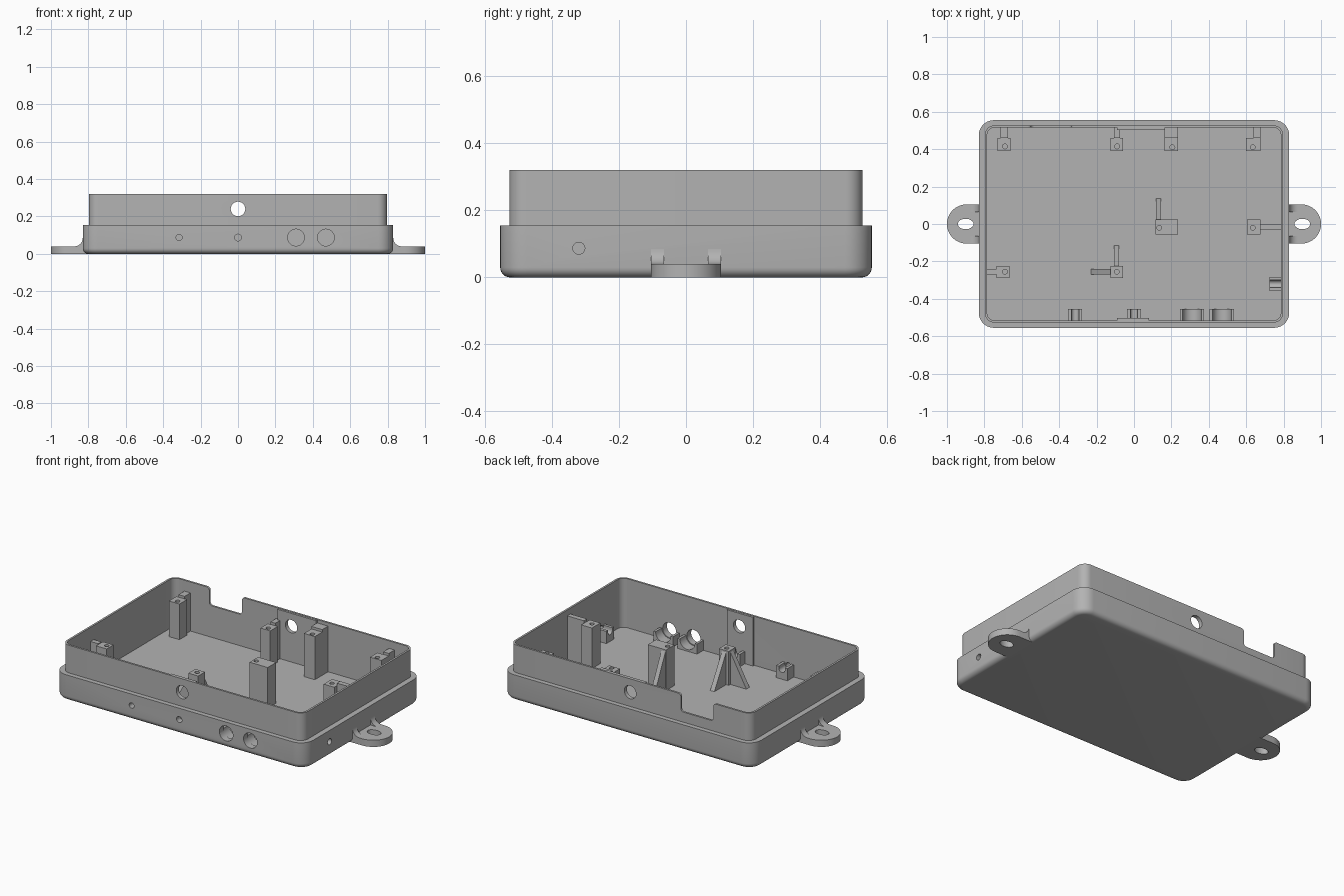
import bpy
import bmesh
from math import cos, sin, radians

cube = bpy.data.objects.get("Cube")
if cube:
    bpy.data.objects.remove(cube)

grey = bpy.data.materials.new("plain grey")
grey.use_nodes = True
COLOUR = (0.45, 0.45, 0.45, 1)
grey.diffuse_color = COLOUR
for node in grey.node_tree.nodes:
    if node.type == 'BSDF_PRINCIPLED':
        node.inputs["Base Color"].default_value = COLOUR

FLOOR, RIM, PORT = 0.027, 0.32, 0.087
IN_X, IN_Y = 0.785, 0.515
AXES = {'x': lambda u, v, t: (t, u, v),
        'y': lambda u, v, t: (u, t, v),
        'z': lambda u, v, t: (u, v, t)}


def arc(cu, cv, r, start, end, n=8, rv=None):
    rv = r if rv is None else rv
    angles = [radians(start + (end - start) * i / n) for i in range(n + 1)]
    return [(cu + r * cos(a), cv + rv * sin(a)) for a in angles]


def finish(name, bm):
    bmesh.ops.recalc_face_normals(bm, faces=bm.faces[:])
    mesh = bpy.data.meshes.new(name)
    bm.to_mesh(mesh)
    bm.free()
    mesh.materials.append(grey)
    obj = bpy.data.objects.new(name, mesh)
    bpy.context.collection.objects.link(obj)
    return obj


def loft(name, rings):
    bm = bmesh.new()
    loops = [[bm.verts.new(p) for p in ring] for ring in rings]
    n = len(loops[0])
    for a, b in zip(loops, loops[1:]):
        for i in range(n):
            j = (i + 1) % n
            bm.faces.new((a[i], a[j], b[j], b[i]))
    bm.faces.new(loops[0])
    bm.faces.new(loops[-1])
    return finish(name, bm)


def prism(name, points, axis, start, end):
    place = AXES[axis]
    return loft(name, [[place(u, v, t) for u, v in points] for t in (start, end)])


def box(name, x0, x1, y0, y1, z0, z1):
    return prism(name, [(x0, y0), (x1, y0), (x1, y1), (x0, y1)], 'z', z0, z1)


def drill(axis, u, v, r, start, end, rv=None):
    return prism("cutter", arc(u, v, r, 0, 345, 23, rv), axis, start, end)


def cut(obj, cutters):
    for cutter in cutters:
        cutter.hide_render = True
        mod = obj.modifiers.new("cut", 'BOOLEAN')
        mod.operation, mod.solver, mod.object = 'DIFFERENCE', 'EXACT', cutter
    bpy.context.view_layer.update()
    graph = bpy.context.evaluated_depsgraph_get()
    mesh = bpy.data.meshes.new_from_object(obj.evaluated_get(graph))
    obj.modifiers.clear()
    obj.data = mesh
    for cutter in cutters:
        bpy.data.objects.remove(cutter)


def rounded(hx, hy, r, z):
    pts = []
    for k, (sx, sy) in enumerate(((1, 1), (-1, 1), (-1, -1), (1, -1))):
        pts += arc(sx * (hx - r), sy * (hy - r), r, 90 * k, 90 * k + 90)
    return [(x, y, z) for x, y in pts]


# Open tray: filleted base, stepped lip, inner cavity
fillet = arc(0, 0.03, 0.03, -90, 0, 6)
rings = [rounded(0.8 + o, 0.525 + o, 0.05 + o, z) for o, z in fillet]
rings += [rounded(0.83, 0.555, 0.08, 0.155), rounded(0.797, 0.527, 0.05, 0.155),
          rounded(0.797, 0.527, 0.05, RIM), rounded(IN_X, IN_Y, 0.038, RIM),
          rounded(IN_X, IN_Y, 0.038, FLOOR)]
tray = loft("tray", rings)

# Ports in the walls and the notch in the back wall
front_ports = [(-0.315, 0.016), (0, 0.018), (0.31, 0.045), (0.47, 0.045)]
cutters = [drill('y', x, PORT, r, -0.6, -0.45) for x, r in front_ports]
cutters.append(drill('x', -0.32, PORT, 0.018, 0.7, 0.9))
cutters.append(drill('y', 0, 0.24, 0.039, -0.6, 0.6))
x0, x1, low, r = -0.55, -0.335, 0.215, 0.018
notch = (arc(x0 - r, RIM - r, r, 90, 0) + arc(x0 + r, low + r, r, 180, 270)
         + arc(x1 - r, low + r, r, 270, 360) + arc(x1 + r, RIM - r, r, 180, 90)
         + [(x1 + r, 0.36), (x0 - r, 0.36)])
cutters.append(prism("cutter", notch, 'y', 0.45, 0.6))
cut(tray, cutters)

# Thin reinforcing plates around the upper holes
for name, a, b, y0, y1 in (("front_pad", -0.09, 0.08, -0.52, -0.503),
                           ("back_pad", -0.09, 0.165, 0.503, 0.52)):
    pad = box(name, a, b, y0, y1, 0.02, RIM - 0.002)
    cut(pad, [drill('y', 0, 0.24, 0.039, -0.6, 0.6)])


# Saddle cradles behind the lower ports
def cradle(name, axis, centre, half, r, top, start, end):
    saddle = arc(centre, PORT, r, 360, 180, 12)
    pts = [(centre - half, 0.02), (centre + half, 0.02), (centre + half, top)]
    if top > PORT:
        saddle = [(centre + r, top)] + saddle + [(centre - r, top)]
    prism(name, pts + saddle + [(centre - half, top)], axis, start, end)


for i, (x, r) in enumerate(front_ports):
    big = r > 0.03
    cradle(f"front_cradle_{i + 1}", 'y', x, 0.065 if big else 0.037,
           0.05 if big else 0.02, PORT if big else 0.1, -0.52, -0.455)
cradle("side_cradle", 'x', -0.32, 0.037, 0.02, 0.1, 0.725, 0.79)

# Support posts with pilot holes: x range, y range, top, hole position
posts = [("back_post_1", -0.73, -0.66, 0.39, 0.46, 0.24, -0.69, 0.415),
         ("back_post_2", -0.125, -0.06, 0.39, 0.46, 0.24, -0.09, 0.415),
         ("back_post_3", 0.163, 0.235, 0.39, 0.46, 0.285, 0.205, 0.41),
         ("back_post_4", 0.6, 0.675, 0.39, 0.46, 0.26, 0.635, 0.41),
         ("centre_post", 0.115, 0.235, -0.055, 0.025, 0.27, 0.135, -0.02),
         ("side_post_1", 0.605, 0.675, -0.055, 0.025, 0.27, 0.635, -0.02),
         ("side_post_2", -0.735, -0.665, -0.29, -0.225, 0.23, -0.69, -0.255),
         ("inner_post", -0.125, -0.06, -0.29, -0.225, 0.23, -0.092, -0.255)]
for name, a, b, c, d, top, hx, hy in posts:
    post = box(name, a, b, c, d, 0.02, top)
    cut(post, [drill('z', hx, hy, 0.013, top - 0.06, top + 0.02)])

# Ribs tying posts to the walls, slightly taller than the posts
back_ribs = [(-0.715, -0.675, 0.255), (-0.107, -0.075, 0.255),
             (0.163, 0.235, 0.3), (0.638, 0.675, 0.275)]
for i, (a, b, top) in enumerate(back_ribs):
    box(f"back_rib_{i + 1}", a, b, 0.46, 0.52, 0.02, top)
box("side_rib_1", 0.675, 0.79, -0.03, 0.0, 0.02, 0.285)
box("side_rib_2", -0.79, -0.735, -0.27, -0.24, 0.02, 0.235)


# Sloping gussets on the free-standing posts
def gusset(name, axis, foot, wall, top, a, b):
    prism(name, [(foot, 0.02), (wall, 0.02), (wall, top)], axis, a, b)


gusset("centre_gusset", 'x', 0.14, 0.025, 0.26, 0.118, 0.145)
gusset("inner_gusset_1", 'x', -0.11, -0.225, 0.22, -0.108, -0.08)
gusset("inner_gusset_2", 'y', -0.235, -0.125, 0.22, -0.27, -0.24)

# Mounting ears with slots and curved braces, one per side
for side, s in (("left", 1), ("right", -1)):
    outline = [(0.79, -0.105)] + arc(0.895, 0, 0.105, -90, 90, 20) + [(0.79, 0.105)]
    ear = prism(f"{side}_ear", [(s * x, y) for x, y in outline], 'z', 0, 0.04)
    cut(ear, [drill('z', s * 0.9, 0, 0.042, -0.1, 0.1, 0.028)])
    brace = [(0.8, 0.03), (0.8, 0.085), (0.83, 0.085)]
    brace += arc(0.875, 0.085, 0.045, 180, 270) + [(0.875, 0.03)]
    for tag, y0, y1 in (("front", -0.105, -0.065), ("back", 0.065, 0.105)):
        prism(f"{side}_{tag}_brace", [(s * x, z) for x, z in brace], 'y', y0, y1)

# Smooth the round parts, keep edges sharp
for obj in bpy.context.scene.objects:
    if obj.type == 'MESH':
        obj.select_set(True)
bpy.context.view_layer.objects.active = tray
bpy.ops.object.shade_smooth_by_angle(angle=radians(30))
